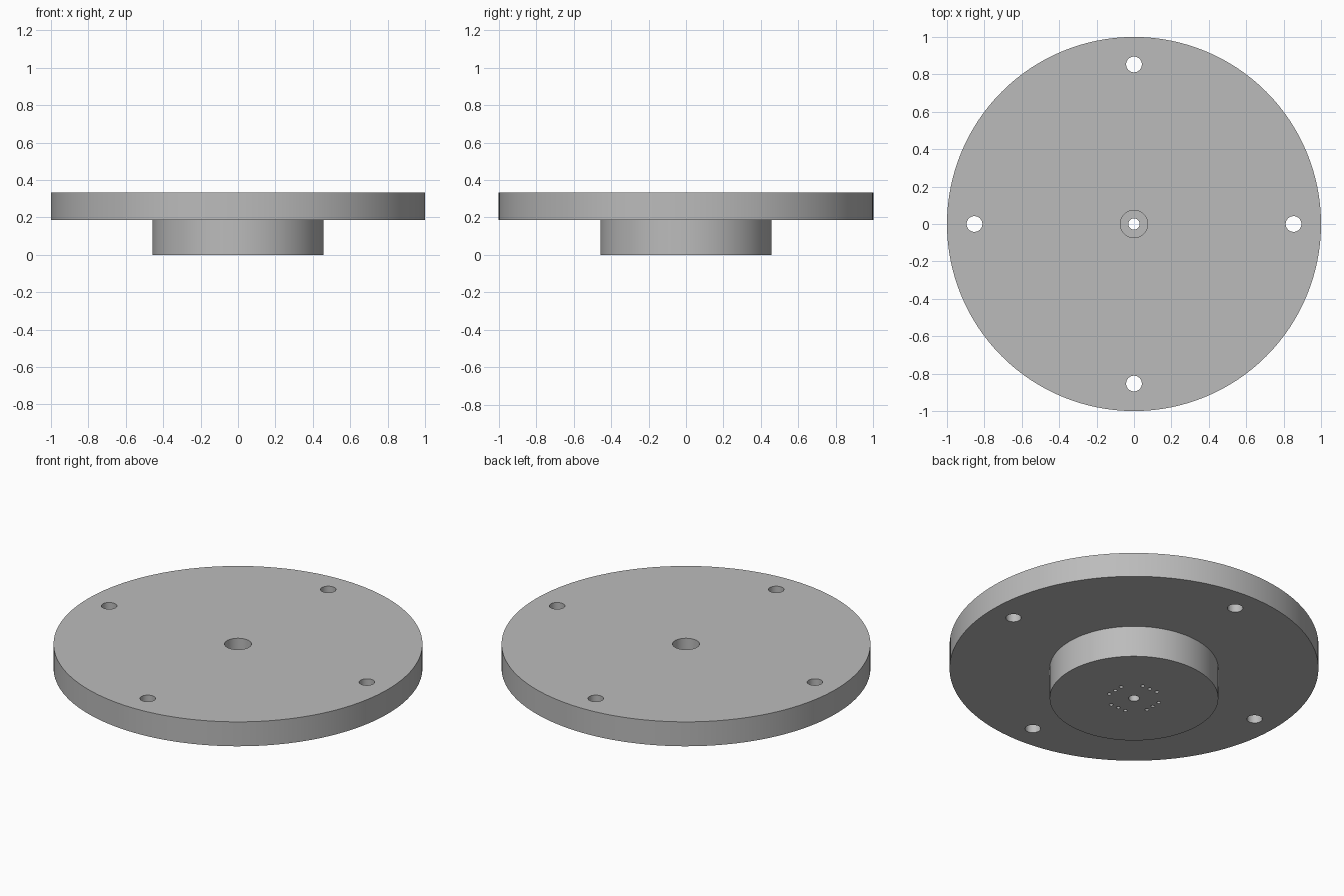
import bpy, bmesh
from math import tau, cos, sin
from mathutils import Matrix, Vector

if "Cube" in bpy.data.objects:
    bpy.data.objects.remove(bpy.data.objects["Cube"], do_unlink=True)

# Overall sizes
PLATE_R, HUB_R = 1.0, 0.457
STEP_Z, TOP_Z = 0.187, 0.333
BORE_R, RECESS_R = 0.03, 0.073
BOLT_R, BOLT_RING = 0.042, 0.853
PIN_R, PIN_ROW, PIN_GAP = 0.011, 0.133, 0.05

grey = bpy.data.materials.new("machined_grey")
grey.use_nodes = True
colour = (0.5, 0.5, 0.5, 1)
grey.diffuse_color = colour
grey.node_tree.nodes["Principled BSDF"].inputs["Base Color"].default_value = colour


def make_object(name, bm):
    bmesh.ops.recalc_face_normals(bm, faces=bm.faces)
    mesh = bpy.data.meshes.new(name)
    bm.to_mesh(mesh)
    bm.free()
    mesh.materials.append(grey)
    obj = bpy.data.objects.new(name, mesh)
    bpy.context.collection.objects.link(obj)
    return obj


def lathe(name, profile, steps=128):
    """Spin a closed (radius, height) outline about the z axis."""
    bm = bmesh.new()
    verts = [bm.verts.new((r, 0, z)) for r, z in profile]
    edges = [bm.edges.new((a, b)) for a, b in zip(verts, verts[1:] + verts[:1])]
    bmesh.ops.spin(bm, geom=verts + edges, cent=(0, 0, 0), axis=(0, 0, 1),
                   angle=tau, steps=steps, use_duplicate=False)
    bmesh.ops.remove_doubles(bm, verts=bm.verts, dist=0.0001)
    return make_object(name, bm)


def add_drill(bm, x, y, radius, bottom, top, sides):
    place = Matrix.Translation((x, y, (bottom + top) / 2))
    bmesh.ops.create_cone(bm, cap_ends=True, segments=sides, radius1=radius,
                          radius2=radius, depth=top - bottom, matrix=place)


# Round plate with hub below, central bore and recess above
flange = lathe("hub_flange", [
    (BORE_R, 0), (HUB_R, 0), (HUB_R, STEP_Z), (PLATE_R, STEP_Z),
    (PLATE_R, TOP_Z), (RECESS_R, TOP_Z), (RECESS_R, STEP_Z), (BORE_R, STEP_Z)])

# Four bolt holes through the plate, four rows of three blind pin holes in the hub
bm = bmesh.new()
for quarter in range(4):
    turn = Matrix.Rotation(quarter * tau / 4, 3, "Z")
    bolt = turn @ Vector((BOLT_RING, 0, 0))
    add_drill(bm, bolt.x, bolt.y, BOLT_R, STEP_Z - 0.1, TOP_Z + 0.1, 40)
    for i in (-1, 0, 1):
        pin = turn @ Vector((PIN_ROW, i * PIN_GAP, 0))
        add_drill(bm, pin.x, pin.y, PIN_R, -0.1, STEP_Z, 20)
drills = make_object("hole_cutter", bm)
drills.hide_render = True

# Cut the holes, then discard the cutter
bpy.context.view_layer.objects.active = flange
flange.select_set(True)
cut = flange.modifiers.new("holes", "BOOLEAN")
cut.operation, cut.solver, cut.object = "DIFFERENCE", "EXACT", drills
bpy.ops.object.modifier_apply(modifier=cut.name)
bpy.data.objects.remove(drills, do_unlink=True)

# Smooth round walls with crisp rims
bpy.ops.object.select_all(action="DESELECT")
flange.select_set(True)
bpy.ops.object.shade_smooth_by_angle(angle=tau / 12)
